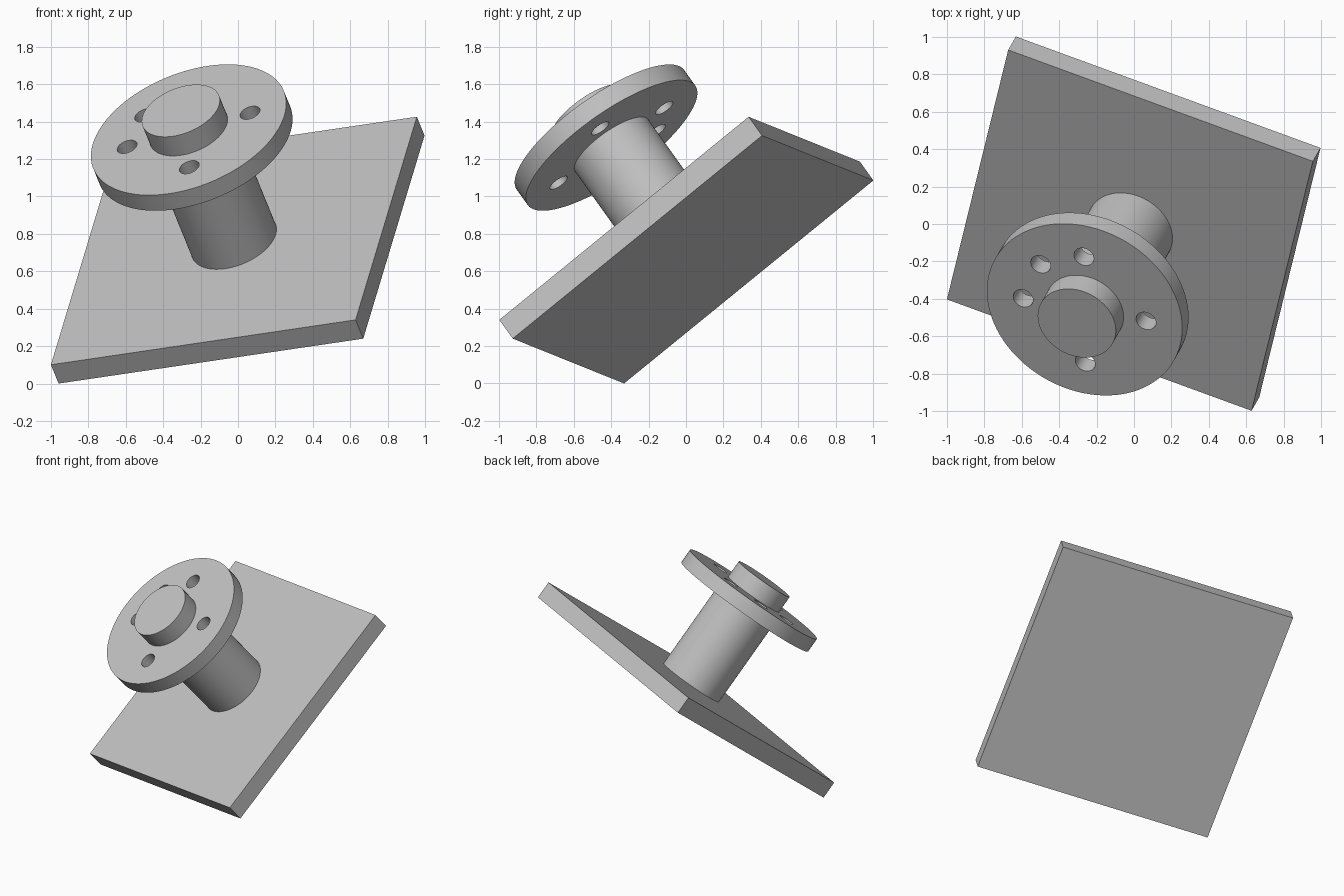
import bpy
import bmesh
import math
from mathutils import Matrix, Vector

default_cube = bpy.data.objects.get("Cube")
if default_cube:
    bpy.data.objects.remove(default_cube, do_unlink=True)

# Single metal grey
grey = bpy.data.materials.new("metal grey")
grey.use_nodes = True
colour = (0.53, 0.53, 0.53, 1)
grey.diffuse_color = colour
grey.node_tree.nodes["Principled BSDF"].inputs["Base Color"].default_value = colour

# Tilted frame: origin at the centre of the plate's upper face
u = Vector((0.930, -0.340, 0.137)).normalized()
v = Vector((0.186, 0.762, 0.620))
n = u.cross(v).normalized()
v = n.cross(u)
frame = Matrix.Translation((-0.022, -0.034, 0.763)) @ Matrix((u, v, n)).transposed().to_4x4()


def add_object(name, bm):
    mesh = bpy.data.meshes.new(name)
    bm.to_mesh(mesh)
    bm.free()
    mesh.materials.append(grey)
    obj = bpy.data.objects.new(name, mesh)
    obj.matrix_world = frame
    bpy.context.collection.objects.link(obj)
    return obj


def add_disc(bm, radius, low, high, x=0, y=0, sides=96):
    bmesh.ops.create_cone(
        bm, cap_ends=True, segments=sides, radius1=radius, radius2=radius,
        depth=high - low, matrix=Matrix.Translation((x, y, (low + high) / 2)))


def cylinder(name, radius, low, high):
    bm = bmesh.new()
    add_disc(bm, radius, low, high)
    return add_object(name, bm)


def activate(obj):
    bpy.ops.object.select_all(action="DESELECT")
    obj.select_set(True)
    bpy.context.view_layer.objects.active = obj


# Square base plate
side, thickness = 1.75, 0.13
bm = bmesh.new()
bmesh.ops.create_cube(
    bm, size=1, matrix=Matrix.Translation((0, 0, -thickness / 2))
    @ Matrix.Diagonal((side, side, thickness, 1)))
add_object("base_plate", bm)

# Shaft, flange and end boss stacked along the axis
shaft = cylinder("shaft", 0.24, 0, 0.66)
flange = cylinder("flange", 0.55, 0.66, 0.768)
boss = cylinder("end_boss", 0.22, 0.768, 0.9)

# Bolt holes: four at quarter turns plus one extra between two of them
bm = bmesh.new()
for degrees in (12, 102, 147, 192, 282):
    a = math.radians(degrees)
    add_disc(bm, 0.056, 0.6, 0.83, 0.346 * math.cos(a), 0.346 * math.sin(a), 32)
cutter = add_object("hole_cutter", bm)
cutter.hide_render = True

cut = flange.modifiers.new("bolt holes", "BOOLEAN")
cut.operation = "DIFFERENCE"
cut.solver = "EXACT"
cut.object = cutter
bpy.context.view_layer.update()
activate(flange)
bpy.ops.object.modifier_apply(modifier=cut.name)
bpy.data.objects.remove(cutter, do_unlink=True)

# Smooth round walls with crisp rims
for obj in (shaft, flange, boss):
    activate(obj)
    bpy.ops.object.shade_smooth_by_angle(angle=math.radians(30))
